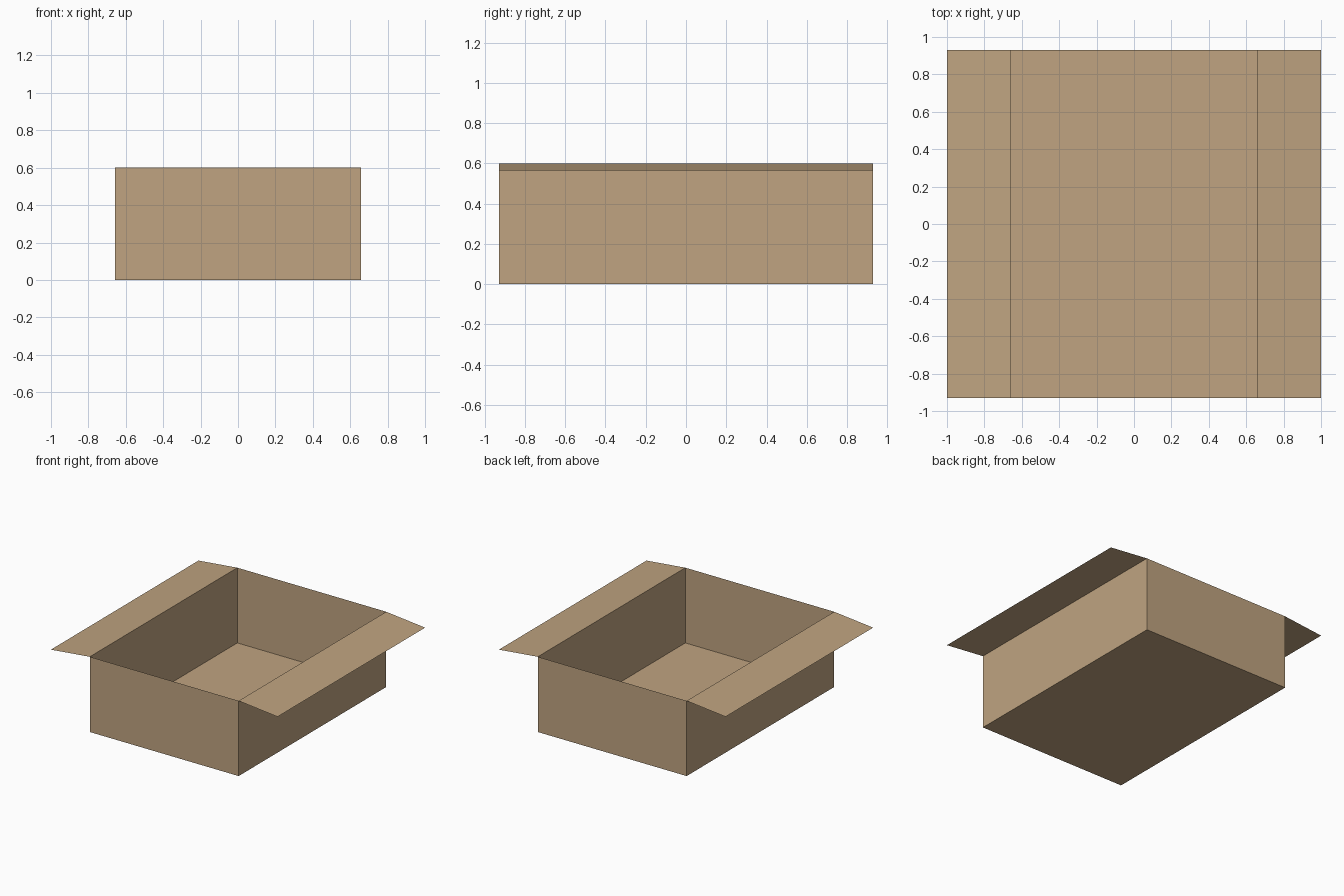
import bpy
import bmesh

cube = bpy.data.objects.get("Cube")
if cube:
    bpy.data.objects.remove(cube, do_unlink=True)

HALF_W, HALF_D, HEIGHT = 0.657, 0.93, 0.6   # box body
FLAP_X, FLAP_Z = 1.0, 0.565                 # outer edge of the side flaps

cardboard = bpy.data.materials.new("cardboard")
cardboard.use_nodes = True
colour = (0.525, 0.371, 0.218, 1.0)
cardboard.diffuse_color = colour
bsdf = cardboard.node_tree.nodes["Principled BSDF"]
bsdf.inputs["Base Color"].default_value = colour
bsdf.inputs["Roughness"].default_value = 0.9


def make_object(name, bm):
    mesh = bpy.data.meshes.new(name)
    bm.to_mesh(mesh)
    bm.free()
    mesh.materials.append(cardboard)
    obj = bpy.data.objects.new(name, mesh)
    bpy.context.collection.objects.link(obj)
    return obj


# Open tray: a box with its lid face removed
bm = bmesh.new()
bmesh.ops.create_cube(bm, size=1.0)
bmesh.ops.scale(bm, vec=(2 * HALF_W, 2 * HALF_D, HEIGHT), verts=bm.verts)
bmesh.ops.translate(bm, vec=(0, 0, HEIGHT / 2), verts=bm.verts)
lid = [f for f in bm.faces if f.normal.z > 0.5]
bmesh.ops.delete(bm, geom=lid, context='FACES_ONLY')
make_object("box_body", bm)

# Side flaps: paper-thin sheets folded out and slightly down from the rim
for name, side in (("left_flap", 1), ("right_flap", -1)):
    bm = bmesh.new()
    profile = [(side * HALF_W, HEIGHT), (side * FLAP_X, FLAP_Z)]
    front = [bm.verts.new((x, -HALF_D, z)) for x, z in profile]
    back = [bm.verts.new((x, HALF_D, z)) for x, z in reversed(profile)]
    face = bm.faces.new(front + back)
    face.normal_update()
    if face.normal.z < 0:
        face.normal_flip()
    make_object(name, bm)
